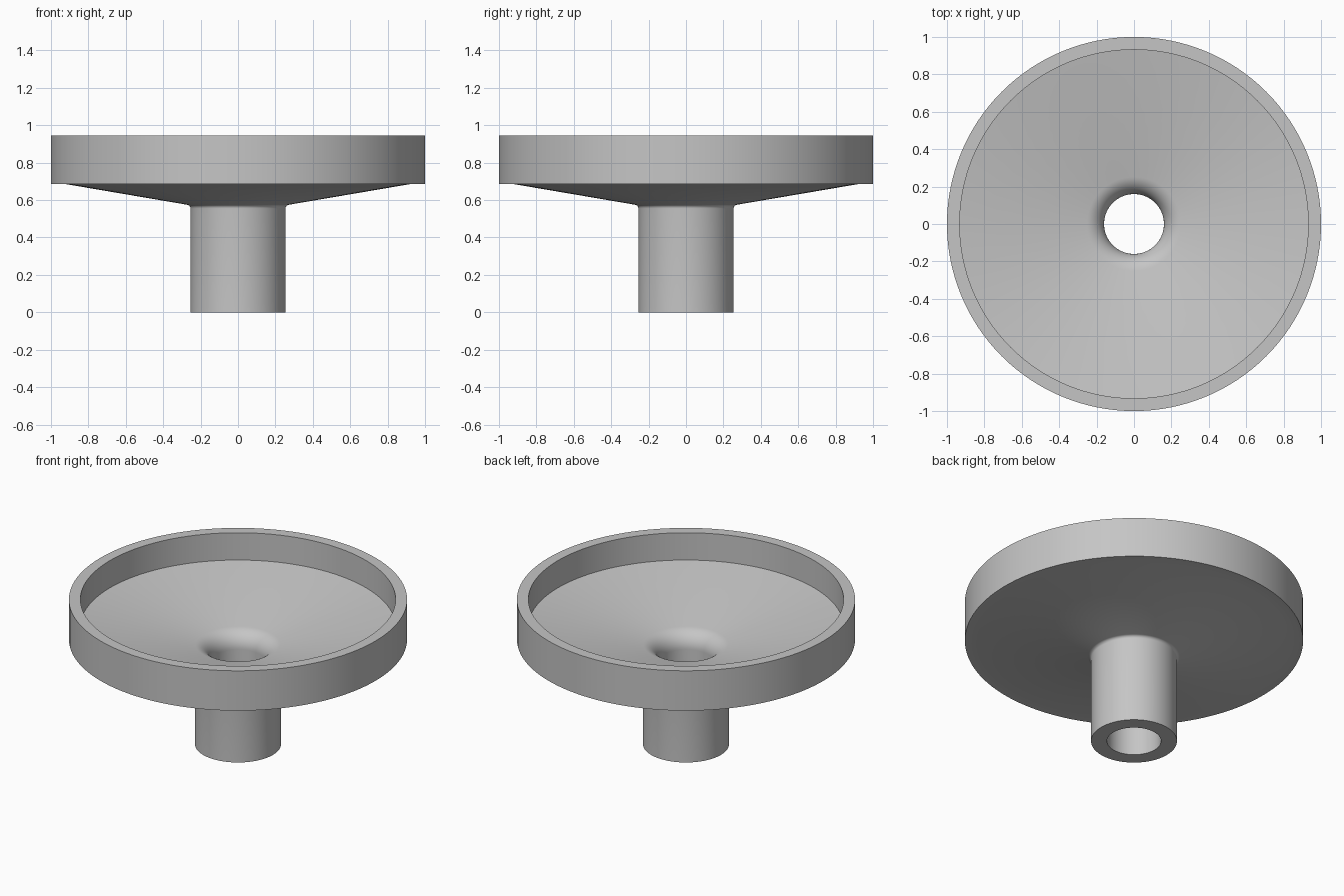
import bpy
import bmesh
from math import radians, sin, cos, tau

if "Cube" in bpy.data.objects:
    bpy.data.objects.remove(bpy.data.objects["Cube"], do_unlink=True)

SEGMENTS = 128
SLOPE = 9.7  # dish slope in degrees


def arc(cx, cz, radius, start, end, steps):
    """Points along an arc in the profile plane, angles in degrees."""
    angles = [radians(start + (end - start) * i / steps) for i in range(steps + 1)]
    return [(cx + radius * cos(a), cz + radius * sin(a)) for a in angles]


def lathe(name, profile, material):
    """Revolve a closed (radius, height) profile around z."""
    bm = bmesh.new()
    verts = [bm.verts.new((r, 0, z)) for r, z in profile]
    edges = [bm.edges.new((v, verts[i - 1])) for i, v in enumerate(verts)]
    bmesh.ops.spin(bm, geom=verts + edges, axis=(0, 0, 1), cent=(0, 0, 0),
                   angle=tau, steps=SEGMENTS, use_merge=True)
    bmesh.ops.remove_doubles(bm, verts=bm.verts, dist=0.0001)
    bmesh.ops.recalc_face_normals(bm, faces=bm.faces)
    mesh = bpy.data.meshes.new(name)
    bm.to_mesh(mesh)
    bm.free()
    mesh.materials.append(material)
    obj = bpy.data.objects.new(name, mesh)
    bpy.context.collection.objects.link(obj)
    bpy.ops.object.select_all(action='DESELECT')
    obj.select_set(True)
    bpy.context.view_layer.objects.active = obj
    bpy.ops.object.shade_smooth_by_angle(angle=radians(30))
    return obj


grey = bpy.data.materials.new("plain grey")
grey.use_nodes = True
colour = (0.56, 0.56, 0.56, 1)
grey.diffuse_color = colour
grey.node_tree.nodes["Principled BSDF"].inputs["Base Color"].default_value = colour

# Stem outside, small fillet, underside of the dish and outer rim
outside = [(0.16, 0), (0.254, 0)]
outside += arc(0.274, 0.555, 0.02, 180, 90 + SLOPE, 6)
outside += [(0.925, 0.686), (1, 0.686), (1, 0.946)]

# Rim top, inner wall, sloping floor and rounded mouth of the bore
inside = [(0.932, 0.946), (0.932, 0.768)]
inside += arc(0.27, 0.544, 0.11, 90 + SLOPE, 180, 12)

lathe("funnel_dish_with_stem", outside + inside, grey)
